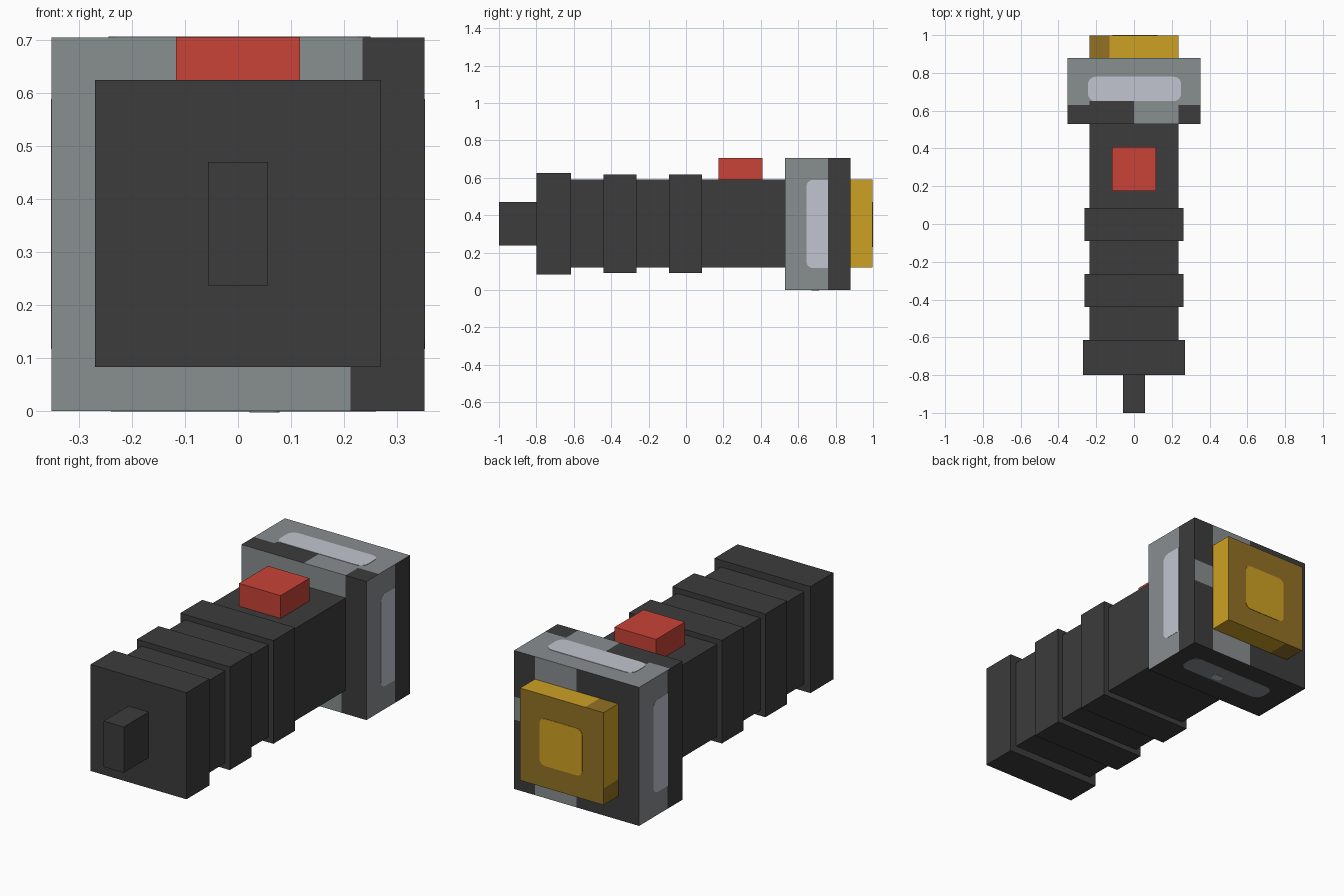
import bpy, bmesh, math
from mathutils import Vector

cube = bpy.data.objects.get("Cube")
if cube:
    bpy.data.objects.remove(cube, do_unlink=True)


def material(name, rgb):
    """Flat material from 8-bit sRGB values."""
    lin = [((c / 255 + 0.055) / 1.055) ** 2.4 for c in rgb] + [1.0]
    mat = bpy.data.materials.new(name)
    mat.use_nodes = True
    mat.diffuse_color = lin
    mat.node_tree.nodes["Principled BSDF"].inputs["Base Color"].default_value = lin
    return mat


DARK = material("dark_rubber", (60, 60, 60))
GREY = material("mid_grey", (137, 142, 144))
PALE = material("pale_grey", (194, 197, 208))
RED = material("switch_red", (200, 68, 55))
GOLD = material("lens_gold", (206, 161, 35))
BROWN = material("lens_dark_gold", (147, 113, 36))


def finish(name, bm, mats):
    mesh = bpy.data.meshes.new(name)
    bm.normal_update()
    bm.to_mesh(mesh)
    bm.free()
    for m in mats:
        mesh.materials.append(m)
    obj = bpy.data.objects.new(name, mesh)
    bpy.context.collection.objects.link(obj)
    return obj


def box(name, half_x, ys, zs, mats, cuts=(), rule=None):
    """Box centred on x; cuts are (axis, value) planes, rule picks face colours."""
    bm = bmesh.new()
    bmesh.ops.create_cube(bm, size=1)
    for v in bm.verts:
        v.co = (v.co.x * 2 * half_x,
                ys[0] + (v.co.y + 0.5) * (ys[1] - ys[0]),
                zs[0] + (v.co.z + 0.5) * (zs[1] - zs[0]))
    for axis, value in cuts:
        normal = Vector((0, 0, 0))
        normal[axis] = 1
        bmesh.ops.bisect_plane(bm, geom=bm.verts[:] + bm.edges[:] + bm.faces[:],
                               plane_co=normal * value, plane_no=normal)
    bm.normal_update()
    if rule:
        for f in bm.faces:
            f.material_index = rule(f.calc_center_median(), f.normal)
    return finish(name, bm, mats)


def plate(name, centre, u, v, half_u, half_v, radius, mat, square_side=0):
    """Thin rounded plate facing u x v; square_side (+1/-1) keeps that u end sharp."""
    u, v, centre = Vector(u), Vector(v), Vector(centre)
    out = u.cross(v)
    bm = bmesh.new()
    ring = []
    for k, (su, sv) in enumerate(((1, 1), (-1, 1), (-1, -1), (1, -1))):
        r = 0 if su == square_side else radius
        for i in range(5 if r else 1):
            a = math.pi / 2 * (k + i / 4)
            p = (u * (su * (half_u - r) + r * math.cos(a))
                 + v * (sv * (half_v - r) + r * math.sin(a)))
            ring.append(bm.verts.new(centre + p))
    face = bm.faces.new(ring)
    top = bmesh.ops.extrude_face_region(bm, geom=[face])
    for vert in (g for g in top["geom"] if isinstance(g, bmesh.types.BMVert)):
        vert.co += out * 0.003
    bmesh.ops.recalc_face_normals(bm, faces=bm.faces)
    return finish(name, bm, [mat])


# Handle: tail peg, end cap, barrel and grip rings
box("tail_peg", 0.057, (-1, -0.8), (0.237, 0.47), [DARK])
box("end_cap", 0.27, (-0.8, -0.615), (0.083, 0.625), [DARK])
box("barrel", 0.235, (-0.615, 0.53), (0.12, 0.59), [DARK])
for i, y in enumerate((-0.352, -0.002)):
    box(f"grip_ring_{i + 1}", 0.262, (y - 0.088, y + 0.088), (0.092, 0.617), [DARK])

# Switch on top of the barrel
box("switch", 0.117, (0.175, 0.408), (0.588, 0.706), [RED])


# Head with blocky two-tone panels
def head_colour(c, n):
    dark, grey = 0, 1
    if n.z < -0.5:
        return dark
    if n.z > 0.5:
        depth = 0.65 if -0.235 < c.x < 0 else 0.63
        return dark if c.y < depth and not 0 < c.x < 0.235 else grey
    if n.x > 0.5:
        return dark if c.y > 0.76 else grey
    if n.x < -0.5:
        return dark if c.y < 0.65 else grey
    if n.y < -0.5:
        return dark if c.x > (0.235 if c.z > 0.353 else 0.212) else grey
    if c.x > 0.235:
        return grey if 0.353 < c.z < 0.47 else dark
    return grey if c.x > 0 else dark


head_cuts = ([(0, x) for x in (-0.235, 0, 0.212, 0.235)]
             + [(1, y) for y in (0.63, 0.65, 0.76)]
             + [(2, z) for z in (0.353, 0.47)])
box("head", 0.352, (0.53, 0.88), (0, 0.705), [DARK, GREY], head_cuts, head_colour)

# Rounded panels on the head
X, Y, Z = Vector((1, 0, 0)), Vector((0, 1, 0)), Vector((0, 0, 1))
plate("top_panel", (0.003, 0.715, 0.704), X, Y, 0.247, 0.065, 0.04, PALE)
plate("bottom_panel", (0.01, 0.715, 0.002), Y, X, 0.06, 0.25, 0.045, GREY)
plate("bottom_spot", (0.05, 0.69, 0), Y, X, 0.02, 0.028, 0.018, PALE)
plate("left_panel", (0.35, 0.702, 0.353), Y, Z, 0.058, 0.236, 0.035, PALE, 1)
plate("right_panel", (-0.35, 0.708, 0.353), -Y, Z, 0.058, 0.236, 0.035, PALE, 1)


# Lens: gold sides, dark end strip and dark rim around a gold centre
def lens_colour(c, n):
    if n.y > 0.5:
        return 1
    if abs(n.z) > 0.5:
        return int(c.x < -0.13)
    return int(n.x < -0.5 and c.z < 0.205)


box("lens", 0.235, (0.88, 0.998), (0.12, 0.59), [GOLD, BROWN],
    [(0, -0.13), (2, 0.205)], lens_colour)
plate("lens_centre", (0.005, 0.997, 0.351), -X, Z, 0.12, 0.12, 0.03, GOLD)
